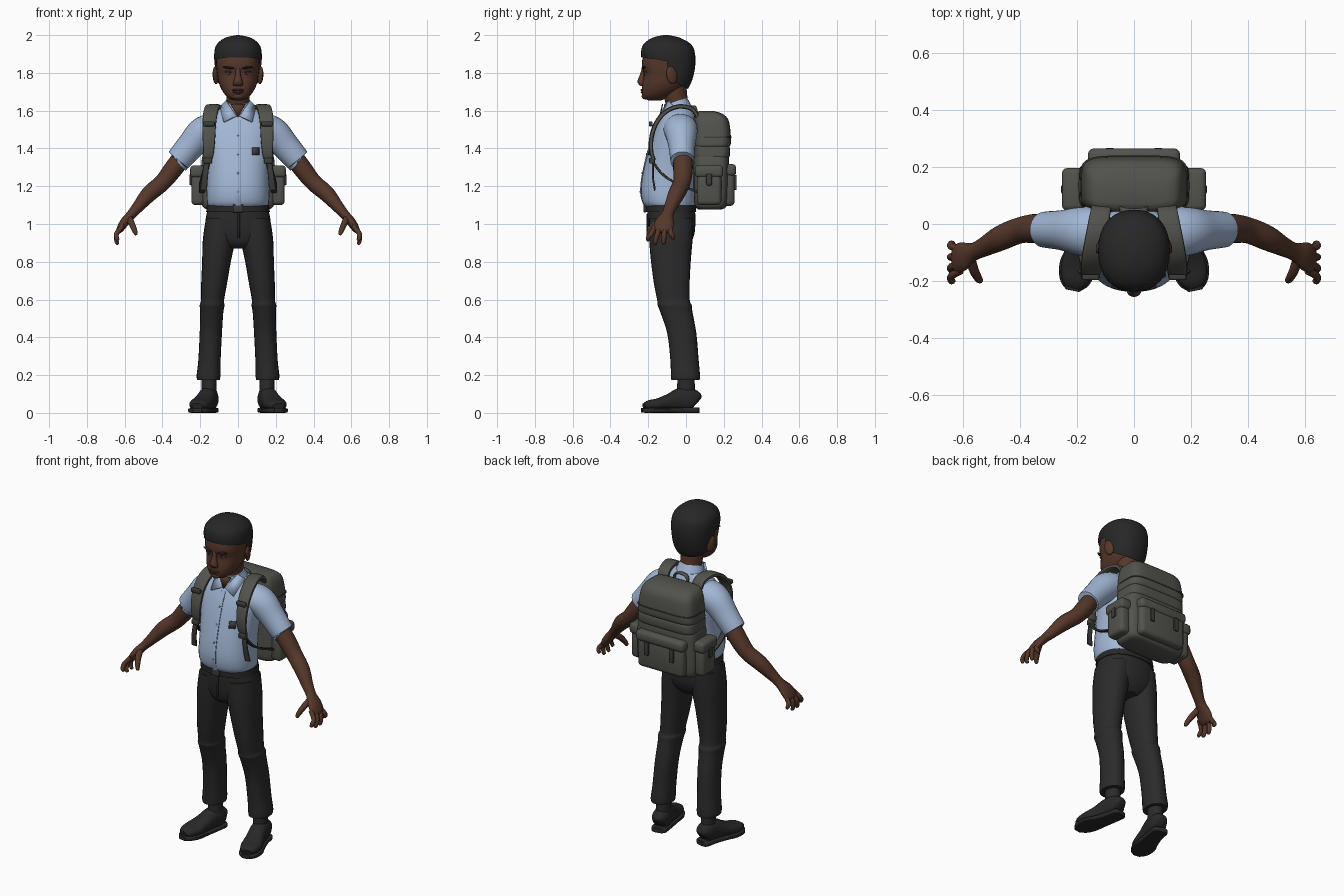
import bpy, bmesh, math
from mathutils import Vector
from mathutils.bvhtree import BVHTree


def material(name, r, g, b):
    m = bpy.data.materials.new(name)
    m.diffuse_color = (r, g, b, 1)
    return m


SKIN = material("brown skin", .092, .038, .023)
LIP = material("lip brown", .065, .027, .02)
HAIR = material("black hair", .02, .02, .021)
SHIRT = material("pale blue cotton", .36, .47, .66)
SEAM = material("blue seam", .25, .34, .5)
TROUSER = material("charcoal cloth", .024, .024, .024)
SHOE = material("black leather", .021, .021, .022)
PACK = material("olive grey canvas", .085, .085, .074)
WEB = material("dark webbing", .045, .045, .04)
EYE = material("eye white", .3, .27, .25)


def finish(name, bm, mat, angle=40):
    bmesh.ops.recalc_face_normals(bm, faces=bm.faces)
    me = bpy.data.meshes.new(name)
    bm.to_mesh(me)
    bm.free()
    me.materials.append(mat)
    ob = bpy.data.objects.new(name, me)
    bpy.context.collection.objects.link(ob)
    bpy.ops.object.select_all(action='DESELECT')
    ob.select_set(True)
    bpy.context.view_layer.objects.active = ob
    bpy.ops.object.shade_smooth_by_angle(angle=math.radians(angle))
    return ob


def loft_mesh(rows, n=24, p=2.0, ref=None, steps=4):
    """Skin a smooth path of (x, y, z, half_u, half_v); rings lie flat unless ref is given."""
    pts = []
    for i in range(len(rows) - 1):
        a, b = rows[i], rows[i + 1]
        q = rows[i - 1] if i else a
        d = rows[min(i + 2, len(rows) - 1)]
        for s in range(steps):
            t = s / steps
            pts.append([.5 * (2 * B + (C - A) * t + (2 * A - 5 * B + 4 * C - D) * t * t
                              + (3 * B - A - 3 * C + D) * t ** 3) for A, B, C, D in zip(q, a, b, d)])
    pts.append(list(rows[-1]))
    bm = bmesh.new()
    rings = []
    for i, r in enumerate(pts):
        u, v = Vector((1, 0, 0)), Vector((0, 1, 0))
        if ref:
            t = (Vector(pts[min(i + 1, len(pts) - 1)][:3]) - Vector(pts[max(i - 1, 0)][:3])).normalized()
            u = Vector(ref)
            u = (u - t * u.dot(t)).normalized()
            v = t.cross(u)
        ring = []
        for k in range(n):
            a = 2 * math.pi * k / n
            c, s = math.cos(a), math.sin(a)
            c, s = (math.copysign(abs(w) ** (2 / p), w) for w in (c, s))
            ring.append(bm.verts.new(Vector(r[:3]) + u * c * max(r[3], .001) + v * s * max(r[4], .001)))
        rings.append(ring)
    for a, b in zip(rings, rings[1:]):
        for k in range(n):
            bm.faces.new((a[k], a[(k + 1) % n], b[(k + 1) % n], b[k]))
    bm.faces.new(rings[0][::-1])
    bm.faces.new(rings[-1])
    return bm


def loft(name, rows, mat, **kw):
    return finish(name, loft_mesh(rows, **kw), mat)


def body(rows):
    """Rows of (z, front y, back y, half width) to centred loft rows."""
    return [(0, (f + b) / 2, z, w, (b - f) / 2) for z, f, b, w in rows]


def flip(rows, s):
    return [(r[0] * s, *r[1:]) for r in rows]


def box(name, loc, size, mat, bevel=.01, tilt=0):
    bm = bmesh.new()
    bmesh.ops.create_cube(bm, size=1)
    bmesh.ops.scale(bm, vec=size, verts=bm.verts)
    bmesh.ops.bevel(bm, geom=bm.edges[:], offset=bevel, segments=3, profile=.5, affect='EDGES')
    ob = finish(name, bm, mat)
    ob.location, ob.rotation_euler = loc, (0, tilt, 0)
    return ob


def ball(name, loc, size, mat, rot=(0, 0, 0)):
    bm = bmesh.new()
    bmesh.ops.create_uvsphere(bm, u_segments=16, v_segments=10, radius=1)
    bmesh.ops.scale(bm, vec=size, verts=bm.verts)
    ob = finish(name, bm, mat)
    ob.location, ob.rotation_euler = loc, rot
    return ob


def plate(name, pts, mat, thick):
    bm = bmesh.new()
    bm.faces.new([bm.verts.new(p) for p in pts])
    ob = finish(name, bm, mat)
    mod = ob.modifiers.new("thickness", 'SOLIDIFY')
    mod.thickness, mod.offset = thick, 0


# Shirt
torso = body([(1.085, -.205, .045, .152), (1.11, -.228, .05, .163), (1.16, -.238, .052, .166),
              (1.22, -.236, .052, .164), (1.3, -.222, .055, .165), (1.4, -.197, .06, .175),
              (1.48, -.172, .06, .183), (1.54, -.147, .056, .172), (1.585, -.122, .045, .135),
              (1.62, -.1, .03, .08)])
tree_bm = loft_mesh(torso, p=2.3, n=32)
tree = BVHTree.FromBMesh(tree_bm)
finish("shirt", tree_bm, SHIRT)


def front(x, z, gap):
    hit = tree.ray_cast(Vector((x, -1, z)), Vector((0, 1, 0)))[0]
    return (x, (hit.y if hit else -.1) - gap, z)


zs = [1.1 + .05 * i for i in range(10)]
loft("shirt_placket", [(*front(0, z, 0), .014, .004) for z in zs], SHIRT, ref=(1, 0, 0), p=5, n=12)
loft("placket_seam", [(*front(.014, z, .001), .002, .003) for z in zs], SEAM, ref=(1, 0, 0), n=8)
for z in (1.17, 1.27, 1.37, 1.47):
    ball("shirt_button", front(0, z, .004), (.006, .003, .006), SEAM)
loft("collar_band", [(0, -.04, 1.595, .088, .078), (0, -.055, 1.65, .068, .064)], SHIRT, ref=(1, 0, 0), steps=2)
plate("neck_opening", [(-.04, -.124, 1.635), (.04, -.124, 1.635), front(0, 1.565, .006)], SKIN, .006)
plate("pocket_patch", [front(x, z, .003) for x, z in ((.075, 1.365), (.112, 1.365), (.112, 1.405), (.075, 1.405))],
      WEB, .004)

# Head and neck
loft("neck", [(0, -.03, 1.56, .062, .062), (0, -.05, 1.65, .06, .06), (0, -.07, 1.76, .07, .07)], SKIN, ref=(1, 0, 0))
loft("head", body([(1.655, -.2, -.13, .025), (1.668, -.226, -.1, .052), (1.70, -.234, -.045, .08),
                   (1.74, -.232, 0, .099), (1.79, -.224, .025, .109), (1.835, -.234, .035, .114),
                   (1.88, -.229, .035, .115), (1.93, -.21, .02, .1), (1.97, -.17, -.03, .06)]), SKIN, p=2.3, n=32)
loft("nose", [(0, -.222, 1.83, .012, .01), (0, -.23, 1.79, .014, .014), (0, -.236, 1.755, .024, .021),
              (0, -.23, 1.735, .026, .016), (0, -.225, 1.73, .01, .006)], SKIN, n=16)
ball("upper_lip", (0, -.229, 1.709), (.033, .012, .007), LIP)
ball("lower_lip", (0, -.228, 1.698), (.029, .012, .007), LIP)
ball("chin", (0, -.217, 1.677), (.032, .018, .017), SKIN)

# Hair: a fuller cap trimmed along the hairline
hair = loft_mesh(body([(1.68, -.14, -.01, .075), (1.71, -.17, .008, .092), (1.76, -.2, .032, .112),
                       (1.83, -.225, .048, .122), (1.9, -.238, .048, .126), (1.95, -.226, .028, .113),
                       (1.985, -.18, -.03, .07), (2.0, -.12, -.09, .008)]), p=2.25, n=32, steps=5)
cuts = [((0, -.235, 1.882), (0, .15, 1)), ((0, -.1, 1.8), (0, 1, 0)), ((0, -.1, 1.775), (0, .55, 1))]
for co, no in cuts:
    bmesh.ops.bisect_plane(hair, geom=hair.verts[:] + hair.edges[:] + hair.faces[:], plane_co=co, plane_no=no)


def above(c, cut):
    return (c - Vector(cut[0])).dot(Vector(cut[1])) > 0


gone = [f for f in hair.faces for c in [f.calc_center_median()]
        if not (above(c, cuts[0]) or (above(c, cuts[1]) and above(c, cuts[2])))]
bmesh.ops.delete(hair, geom=gone, context='FACES')
finish("hair", hair, HAIR)

# Trousers seat and belt
loft("trouser_seat", body([(.87, -.15, .0, .07), (.9, -.18, .025, .13), (.95, -.195, .045, .172), (1.02, -.203, .05, .172),
                           (1.07, -.205, .048, .162), (1.1, -.205, .045, .156)]), TROUSER, p=2.3, n=32)
loft("belt", body([(1.063, -.214, .054, .169), (1.1, -.214, .052, .164)]), SHOE, p=2.3, n=32, steps=1)
box("belt_buckle", (0, -.217, 1.082), (.055, .014, .042), WEB, .004)
box("trouser_fly", (.004, -.204, .99), (.012, .008, .13), TROUSER, .003)

for s in (-1, 1):
    # Face sides
    ball("ear", (s * .118, -.075, 1.788), (.014, .03, .048), SKIN, (.2, 0, s * .35))
    ball("eye", (s * .045, -.213, 1.797), (.017, .008, .006), EYE)
    ball("iris", (s * .044, -.219, 1.797), (.006, .004, .006), HAIR)
    ball("upper_eyelid", (s * .046, -.214, 1.806), (.022, .01, .006), LIP)
    ball("eyebrow", (s * .05, -.225, 1.828), (.032, .009, .006), HAIR, (0, s * -.12, s * .22))
    # Collar flap
    plate("collar_flap", [front(s * .008, 1.572, .012), front(s * .075, 1.54, .012),
                          (s * .094, -.065, 1.622), (s * .062, -.092, 1.652)], SHIRT, .01)
    # Sleeve
    loft("sleeve", flip([(.08, -.035, 1.515, .075, .06), (.135, -.03, 1.505, .09, .08), (.19, -.025, 1.48, .085, .083),
                         (.25, -.022, 1.415, .071, .074), (.31, -.02, 1.345, .064, .068),
                         (.314, -.02, 1.34, .062, .066)], s), SHIRT, ref=(0, 1, 0), n=24)
    # Arm and hand
    loft("arm", flip([(.27, -.02, 1.39, .05, .05), (.34, -.016, 1.295, .052, .05), (.4, -.022, 1.22, .046, .045),
                      (.47, -.05, 1.16, .044, .043), (.53, -.082, 1.09, .034, .031), (.565, -.098, 1.05, .032, .025),
                      (.6, -.113, 1.01, .05, .024), (.625, -.124, .972, .05, .019), (.632, -.126, .955, .03, .01)],
                     s), SKIN, ref=(0, 1, 0), n=20)
    for by, ty, tz in ((-.165, -.2, .91), (-.139, -.162, .892), (-.112, -.118, .892), (-.088, -.07, .918)):
        loft("finger", flip([(.61, by, .99, .013, .013), (.642, (by + ty) / 2, .95, .0135, .0135),
                             (.643, ty, tz + .018, .012, .012), (.636, ty, tz + .003, .009, .009),
                             (.634, ty, tz, .003, .003)], s), SKIN, ref=(0, 1, 0), n=10)
    loft("thumb", flip([(.575, -.125, 1.03, .018, .018), (.562, -.165, 1.0, .018, .017), (.547, -.192, .965, .014, .014),
                        (.54, -.2, .945, .009, .009), (.539, -.201, .942, .002, .002)], s), SKIN, ref=(0, 1, 0), n=10)
    # Trouser leg, ankle and shoe
    loft("trouser_leg", flip([(.09, -.078, 1.03, .08, .118), (.1, -.08, .92, .086, .115), (.114, -.08, .8, .076, .105),
                              (.127, -.075, .68, .068, .094), (.135, -.066, .595, .061, .086),
                              (.137, -.06, .57, .066, .09), (.139, -.05, .53, .061, .085), (.144, -.022, .42, .059, .077),
                              (.151, -.008, .28, .059, .075), (.156, -.003, .2, .063, .077),
                              (.156, -.003, .175, .06, .075)], s), TROUSER, p=2.2)
    loft("sock", flip([(.155, 0, .2, .04, .045), (.152, .0, .1, .04, .048)], s), TROUSER, steps=1)
    loft("shoe", flip([(.147, .062, .06, .025, .03), (.149, .05, .068, .042, .048), (.153, .02, .073, .05, .058),
                       (.163, -.03, .072, .05, .06), (.178, -.085, .058, .053, .045), (.196, -.145, .046, .06, .032),
                       (.208, -.195, .041, .05, .026), (.215, -.222, .035, .03, .016)], s), SHOE, ref=(1, 0, 0), p=2.4)
    loft("shoe_sole", flip([(.146, .066, .014, .03, .014), (.149, .05, .014, .046, .014), (.16, -.015, .014, .049, .014),
                            (.178, -.085, .013, .056, .013), (.197, -.15, .013, .066, .013),
                            (.21, -.205, .013, .052, .013), (.216, -.234, .014, .024, .012)], s),
         SHOE, ref=(1, 0, 0), p=5)
    # Shoulder strap and lower webbing
    loft("shoulder_strap", flip([(.115, .06, 1.57, .035, .01), (.12, .03, 1.61, .036, .012), (.132, -.04, 1.622, .038, .012),
                                 (.145, -.11, 1.592, .038, .012), (.152, -.16, 1.53, .036, .012),
                                 (.154, -.184, 1.45, .033, .012), (.156, -.183, 1.38, .028, .011),
                                 (.16, -.17, 1.34, .022, .01)], s), PACK, ref=(1, 0, 0), p=4, n=16)
    loft("strap_webbing", flip([(.158, -.183, 1.385, .014, .006), (.165, -.168, 1.32, .016, .006),
                                (.178, -.12, 1.26, .016, .006), (.19, -.05, 1.215, .016, .006),
                                (.19, .06, 1.17, .016, .006)], s), WEB, ref=(1, 0, 0), p=4, n=12)
    loft("strap_tail", flip([(.165, -.175, 1.33, .014, .005), (.175, -.175, 1.25, .016, .005),
                             (.182, -.165, 1.18, .018, .005)], s), WEB, ref=(1, 0, 0), p=4, n=12)
    box("strap_slider", (s * .153, -.187, 1.53), (.06, .02, .025), WEB, .005)
    box("strap_buckle", (s * .16, -.18, 1.335), (.045, .03, .03), WEB, .006)
    # Pack side pocket and back pocket buckles
    box("side_pocket", (s * .212, .122, 1.19), (.07, .13, .18), PACK, .022)
    box("side_pocket_flap", (s * .214, .122, 1.278), (.08, .15, .065), PACK, .02)
    box("side_pocket_tab", (s * .25, .122, 1.235), (.012, .03, .06), WEB, .004)
    box("pocket_tab", (s * .085, .262, 1.22), (.028, .012, .08), WEB, .004)

# Backpack body, lid and back pocket
loft("pack_body", body([(1.078, .065, .19, .165), (1.09, .05, .212, .185), (1.13, .042, .222, .197),
                        (1.25, .04, .226, .198), (1.34, .04, .228, .192), (1.36, .042, .222, .186)]),
     PACK, p=5, n=40, steps=3)
loft("pack_band", body([(1.345, .045, .215, .178), (1.355, .04, .23, .188), (1.385, .04, .234, .187),
                        (1.41, .04, .23, .185), (1.418, .045, .215, .175)]), PACK, p=5, n=40, steps=3)
loft("pack_lid", body([(1.405, .045, .215, .175), (1.415, .04, .234, .188), (1.45, .04, .238, .186),
                       (1.52, .04, .232, .178), (1.56, .042, .22, .168), (1.585, .05, .19, .15),
                       (1.597, .07, .15, .12)]), PACK, p=4.5, n=40, steps=3)
box("back_pocket", (0, .215, 1.19), (.31, .085, .19), PACK, .024)
box("back_pocket_flap", (0, .22, 1.285), (.325, .092, .065), PACK, .022)
loft("lid_piping", body([(1.455, .06, .241, .189), (1.463, .06, .241, .188)]), WEB, p=4.5, n=40, steps=1)
loft("carry_handle", [(-.045, .055, 1.57, .014, .006), (-.04, .045, 1.61, .014, .006), (0, .04, 1.622, .014, .006),
                      (.04, .045, 1.61, .014, .006), (.045, .055, 1.57, .014, .006)], PACK, ref=(0, 1, 0), n=10)
